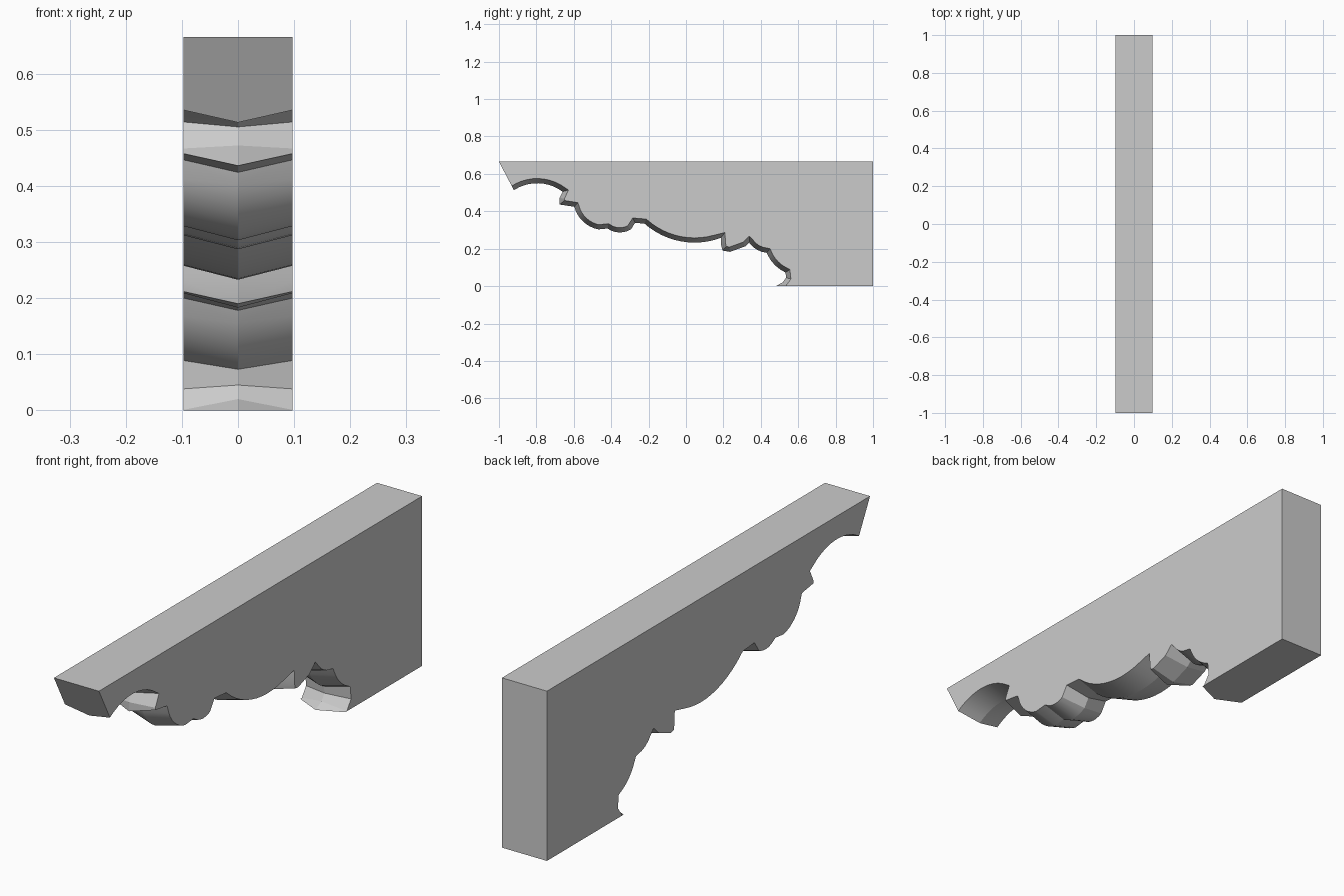
import bpy, bmesh, math
from mathutils import Vector

if "Cube" in bpy.data.objects:
    bpy.data.objects.remove(bpy.data.objects["Cube"])

HALF_W, TOP, BEVEL = 0.0975, 0.665, 0.025


def arc(a, m, b, n):
    """Points after a, along the circle through a, m and b."""
    (ax, ay), (mx, my), (bx, by) = a, m, b
    d = 2 * (ax * (my - by) + mx * (by - ay) + bx * (ay - my))
    sa, sm, sb = ax * ax + ay * ay, mx * mx + my * my, bx * bx + by * by
    cx = (sa * (my - by) + sm * (by - ay) + sb * (ay - my)) / d
    cy = (sa * (bx - mx) + sm * (ax - bx) + sb * (mx - ax)) / d
    r = math.hypot(ax - cx, ay - cy)
    t0 = math.atan2(ay - cy, ax - cx)
    sweep = math.remainder(math.atan2(by - cy, bx - cx) - t0, math.tau)
    return [(cx + r * math.cos(t0 + sweep * i / n),
             cy + r * math.sin(t0 + sweep * i / n)) for i in range(1, n + 1)]


# Scrolled ridge in (y, z): each step is a straight end or (arc middle, arc end, segments)
ridge = [(-0.92, 0.513)]
steps = [
    ((-0.80, 0.55), (-0.66, 0.505), 10),
    (-0.676, 0.472), (-0.675, 0.436), (-0.597, 0.424),
    ((-0.55, 0.345), (-0.468, 0.303), 8),
    (-0.42, 0.308),
    ((-0.36, 0.287), (-0.295, 0.303), 6),
    (-0.272, 0.338), (-0.222, 0.334),
    ((0.03, 0.233), (0.187, 0.258), 12),
    (0.186, 0.228), (0.195, 0.19), (0.235, 0.183),
    (0.318, 0.213), (0.338, 0.232),
    ((0.375, 0.197), (0.432, 0.178), 4),
    ((0.468, 0.12), (0.532, 0.073), 6),
    (0.535, 0.045), (0.517, 0.02), (0.48, 0.0),
]
for s in steps:
    if isinstance(s[0], tuple):
        ridge += arc(ridge[-1], *s)
    else:
        ridge.append(s)
ridge = [Vector(p) for p in ridge]


def inset(pts, dist):
    """Mitred offset of an open path towards its left."""
    dirs = [(b - a).normalized() for a, b in zip(pts, pts[1:])]
    out = []
    for i, p in enumerate(pts):
        d0, d1 = dirs[max(i - 1, 0)], dirs[min(i, len(dirs) - 1)]
        n0, n1 = Vector((-d0.y, d0.x)), Vector((-d1.y, d1.x))
        m = (n0 + n1).normalized()
        out.append(p + m * dist / max(m.dot(n0), 0.7))
    return out


edge = inset(ridge, BEVEL)
edge[0] = ridge[0] + (Vector((-1, TOP)) - ridge[0]).normalized() * BEVEL
edge[-1] = Vector((0.525, 0))

# Bracket body: two side faces, a V-shaped scrolled underside, and flat caps
bm = bmesh.new()
mid = [bm.verts.new((0, p.x, p.y)) for p in ridge]
caps = [(1, 0), (1, TOP), (-1, TOP)]
sides = []
for x in (-HALF_W, HALF_W):
    v = [bm.verts.new((x, p[0], p[1])) for p in edge + caps]
    bm.faces.new(v)
    sides.append(v)
    for i in range(len(mid) - 1):
        bm.faces.new((v[i], v[i + 1], mid[i + 1], mid[i]))
L, R = sides
n = len(mid)
bm.faces.new((L[n - 1], L[n], R[n], R[n - 1], mid[-1]))
bm.faces.new((L[n], L[n + 1], R[n + 1], R[n]))
bm.faces.new((L[n + 1], L[n + 2], R[n + 2], R[n + 1]))
bm.faces.new((L[n + 2], L[0], mid[0], R[0], R[n + 2]))
bmesh.ops.recalc_face_normals(bm, faces=bm.faces)
bmesh.ops.triangulate(bm, faces=[f for f in bm.faces if len(f.verts) > 4])

mesh = bpy.data.meshes.new("bracket")
bm.to_mesh(mesh)
bm.free()
bracket = bpy.data.objects.new("bracket", mesh)
bpy.context.collection.objects.link(bracket)

# Plain grey finish
grey = bpy.data.materials.new("plain_grey")
grey.use_nodes = True
colour = (0.6, 0.6, 0.6, 1)
grey.diffuse_color = colour
grey.node_tree.nodes["Principled BSDF"].inputs["Base Color"].default_value = colour
mesh.materials.append(grey)

bpy.context.view_layer.objects.active = bracket
bracket.select_set(True)
bpy.ops.object.shade_smooth_by_angle(angle=math.radians(22))
